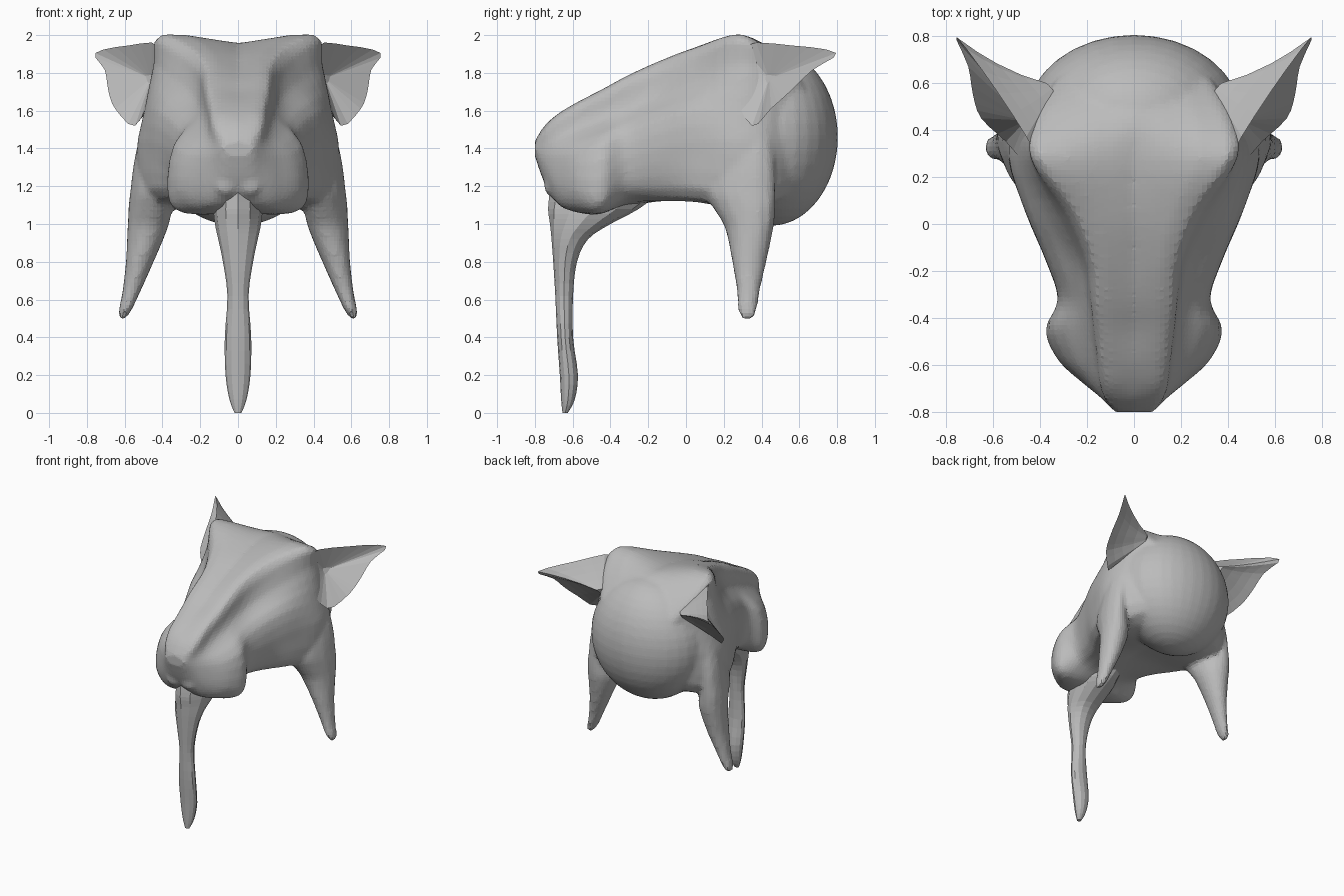
import bpy, bmesh, math
from mathutils import Vector

if "Cube" in bpy.data.objects:
    bpy.data.objects.remove(bpy.data.objects["Cube"])

grey = bpy.data.materials.new("plain_grey")
grey.diffuse_color = (0.5, 0.5, 0.5, 1)
grey.use_nodes = True
grey.node_tree.nodes["Principled BSDF"].inputs["Base Color"].default_value = grey.diffuse_color


def smooth(rows, steps, closed=False):
    """Catmull-Rom resampling of a list of equally long tuples."""
    n = len(rows)
    pick = (lambda i: rows[i % n]) if closed else (lambda i: rows[max(0, min(n - 1, i))])
    out = []
    for i in range(n if closed else n - 1):
        a, b, c, d = (pick(i + k) for k in (-1, 0, 1, 2))
        for s in range(steps):
            t = s / steps
            out.append(tuple(
                q + 0.5 * t * (r - p + t * (2 * p - 5 * q + 4 * r - w + t * (3 * (q - r) + w - p)))
                for p, q, r, w in zip(a, b, c, d)))
    if not closed:
        out.append(tuple(rows[-1]))
    return out


def finish(name, bm):
    bmesh.ops.recalc_face_normals(bm, faces=bm.faces)
    mesh = bpy.data.meshes.new(name)
    bm.to_mesh(mesh)
    bm.free()
    mesh.materials.append(grey)
    obj = bpy.data.objects.new(name, mesh)
    bpy.context.collection.objects.link(obj)
    return obj


def loft(bm, rings):
    """Skin closed rings of equal length and cap both ends."""
    loops = [[bm.verts.new(p) for p in ring] for ring in rings]
    n = len(loops[0])
    for a, b in zip(loops, loops[1:]):
        for i in range(n):
            j = (i + 1) % n
            bm.faces.new((a[i], a[j], b[j], b[i]))
    bm.faces.new(loops[0])
    bm.faces.new(loops[-1][::-1])


def ellipsoid(bm, centre, radii, u=16, v=10):
    ball = bmesh.ops.create_uvsphere(bm, u_segments=u, v_segments=v, radius=1)
    for vert in ball["verts"]:
        vert.co = Vector([c + r * k for c, r, k in zip(centre, radii, vert.co)])


def limb(bm, rows, side=1, count=14, lean=0):
    """Upright limb; each row is z, centre x, centre y, radius x, radius y."""
    rings = []
    for z, cx, cy, rx, ry in smooth(rows, 3):
        k = lean * max(0, min(1, (z - .8) / .3))
        angles = [2 * math.pi * i / count for i in range(count)]
        rings.append([(side * (cx + rx * math.cos(a) + k * ry * math.sin(a)),
                       cy + ry * math.sin(a), z) for a in angles])
    loft(bm, rings)


# Head: y, crown z, brow ridge, eye hollow, upper cheek, jowl, jaw edge (x, z each), underside z
sections = [
    (-0.80, 1.44, .06, 1.43, .08, 1.41, .08, 1.39, .07, 1.37, .04, 1.36, 1.36),
    (-0.75, 1.52, .11, 1.50, .12, 1.43, .13, 1.36, .12, 1.29, .08, 1.23, 1.22),
    (-0.68, 1.58, .13, 1.57, .15, 1.46, .20, 1.36, .21, 1.20, .14, 1.11, 1.12),
    (-0.58, 1.64, .14, 1.63, .17, 1.50, .29, 1.38, .32, 1.18, .23, 1.07, 1.07),
    (-0.45, 1.70, .155, 1.70, .19, 1.55, .34, 1.42, .375, 1.16, .29, 1.06, 1.06),
    (-0.32, 1.77, .165, 1.77, .20, 1.61, .305, 1.48, .32, 1.28, .25, 1.14, 1.09),
    (-0.15, 1.84, .18, 1.85, .235, 1.67, .36, 1.55, .37, 1.32, .28, 1.14, 1.12),
    (0.05, 1.91, .25, 1.93, .33, 1.76, .44, 1.60, .46, 1.36, .40, 1.13, 1.14),
    (0.28, 1.955, .40, 2.005, .44, 1.85, .495, 1.60, .535, 1.36, .46, 1.09, 1.12),
    (0.45, 1.945, .38, 1.91, .42, 1.81, .46, 1.62, .50, 1.36, .43, 1.12, 1.10),
    (0.62, 1.85, .29, 1.75, .33, 1.68, .34, 1.55, .33, 1.40, .25, 1.20, 1.15),
]
body = bmesh.new()
rings = []
for row in smooth(sections, 4):
    y, mid = row[0], row[2:12]
    half = [(0, row[1])] + list(zip(mid[::2], mid[1::2])) + [(0, row[12])]
    half = smooth(half, 3)
    rings.append([(x, y, z) for x, z in half + [(-x, z) for x, z in half[-2:0:-1]]])
loft(body, rings)

# Round back of the skull
ellipsoid(body, (0, 0.45, 1.46), (0.46, 0.355, 0.47), 32, 20)

# Side limbs and lips, fused with the head
limb_rows = [
    (1.62, .40, .34, .08, .10), (1.35, .44, .31, .10, .16), (1.18, .455, .285, .105, .19),
    (1.08, .465, .31, .11, .165), (0.98, .478, .335, .107, .13), (0.8, .52, .335, .075, .092),
    (0.65, .562, .33, .05, .063), (0.55, .595, .325, .036, .052), (0.50, .615, .325, .022, .035)]
for side in (1, -1):
    limb(body, limb_rows, side, lean=.25)
    ellipsoid(body, (side * .065, -.70, 1.21), (.07, .055, .07), 10, 8)
head = finish("head_body", body)
fuse = head.modifiers.new("fuse", "REMESH")
fuse.mode = "VOXEL"
fuse.voxel_size = 0.02
fuse.use_smooth_shade = False
soften = head.modifiers.new("soften", "SMOOTH")
soften.factor = 0.5
soften.iterations = 3

# Rounded nose wings
nose = bmesh.new()
for side in (1, -1):
    ellipsoid(nose, (side * .055, -.755, 1.385), (.045, .035, .045), 8, 6)
finish("nose", nose)

# Long front limb hanging below the jaw, webbed back to the chest
front = bmesh.new()
limb(front, [
    (1.18, 0, -0.42, .12, .30), (1.08, 0, -0.49, .13, .24), (1.0, 0, -0.56, .122, .16),
    (0.92, 0, -0.615, .105, .097), (0.8, 0, -0.64, .08, .063), (0.62, 0, -0.645, .056, .047),
    (0.4, 0, -0.64, .07, .042), (0.2, 0, -0.62, .066, .048), (0.07, 0, -0.625, .045, .036),
    (0.0, 0, -0.64, .018, .014)], count=12)
finish("front_limb", front)

# Cupped ears with a hollow front
rim = [(.42, .30, 1.94), (.58, .56, 1.945), (.755, .795, 1.905), (.705, .67, 1.815),
       (.685, .55, 1.70), (.65, .45, 1.61), (.545, .35, 1.52), (.46, .26, 1.70)]
rim = [Vector(p) for p in smooth(rim, 3, True)]
hollow = Vector((.46, .44, 1.77))
back = Vector((.33, .59, 1.77))
for side, label in ((1, "right"), (-1, "left")):
    ear = []
    for target, t in ((hollow, .9), (hollow, .6), (hollow, .2), (hollow, 0),
                      (back, .2), (back, .4), (back, .65), (back, .9)):
        sag = .12 * t * (1 - t) if target is back else 0
        ear.append([p.lerp(target, t) - Vector((0, sag * max(0, p.x - .45) / .3, 0)) for p in rim])
    bm = bmesh.new()
    loft(bm, [[(side * p.x, p.y, p.z) for p in ring] for ring in ear])
    finish(label + "_ear", bm)
